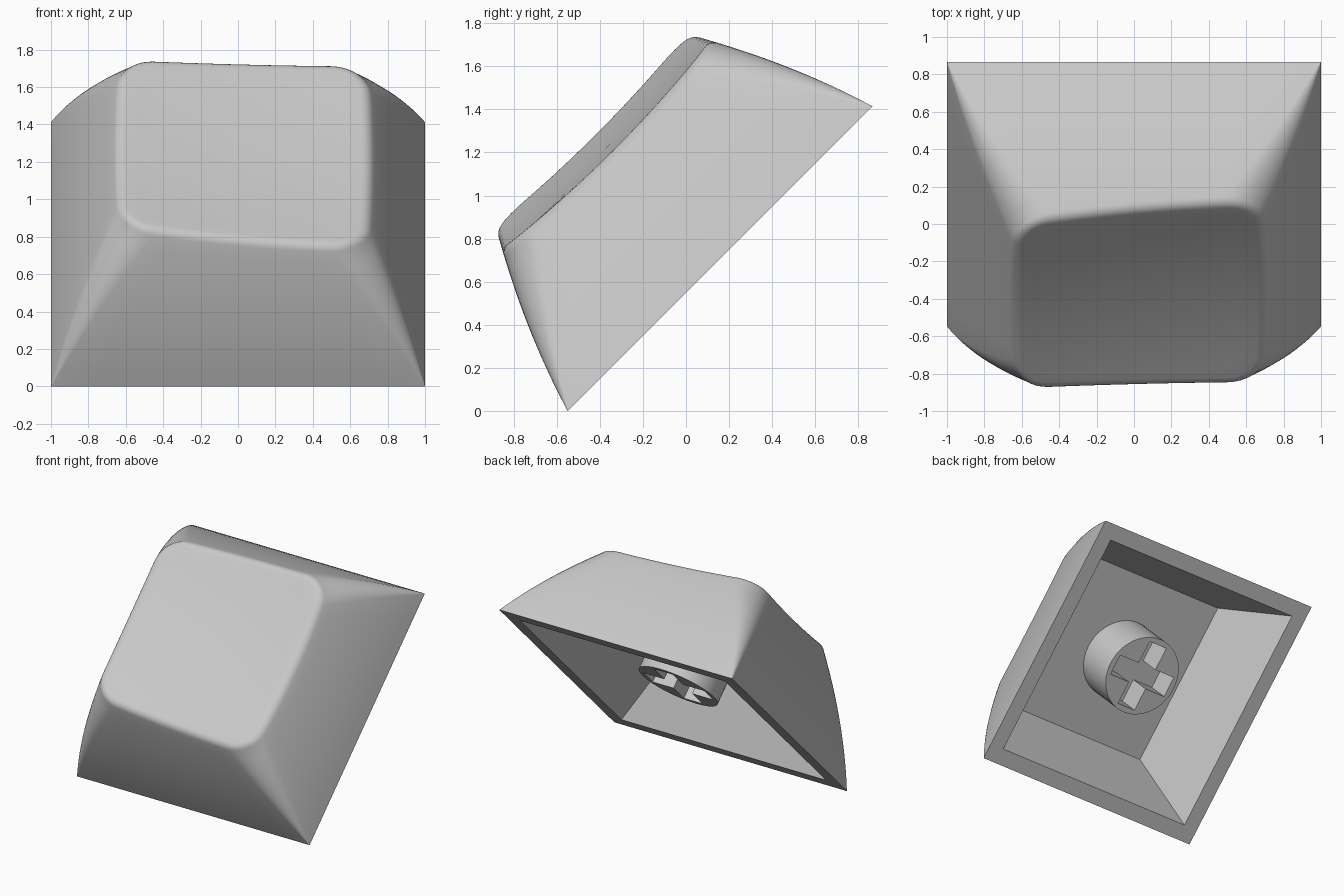
import bpy, bmesh, math
from mathutils import Matrix, Vector

if "Cube" in bpy.data.objects:
    bpy.data.objects.remove(bpy.data.objects["Cube"])

# The cap is modelled upright, then tipped 45 degrees onto its front edge
TILT = Matrix.Translation((0, 0.158, math.sqrt(0.5))) @ Matrix.Rotation(math.radians(45), 4, 'X')

grey = bpy.data.materials.new("light_grey")
grey.diffuse_color = (0.58, 0.58, 0.58, 1)
grey.use_nodes = True
grey.node_tree.nodes["Principled BSDF"].inputs["Base Color"].default_value = grey.diffuse_color


def make_object(name, bm, angle):
    mesh = bpy.data.meshes.new(name)
    bm.to_mesh(mesh)
    bm.free()
    mesh.materials.append(grey)
    obj = bpy.data.objects.new(name, mesh)
    bpy.context.collection.objects.link(obj)
    obj.matrix_world = TILT
    bpy.ops.object.select_all(action='DESELECT')
    obj.select_set(True)
    bpy.context.view_layer.objects.active = obj
    bpy.ops.object.shade_smooth_by_angle(angle=math.radians(angle))
    return obj


def loft(rings, flip=False, caps=(False, True)):
    """Skin a stack of counter-clockwise rings of points."""
    bm = bmesh.new()
    rows = [[bm.verts.new(p) for p in ring] for ring in rings]
    n = len(rows[0])
    for lo, hi in zip(rows, rows[1:]):
        for i in range(n):
            j = (i + 1) % n
            bm.faces.new((lo[i], lo[j], hi[j], hi[i]))
    if caps[0]:
        bm.faces.new(rows[0][::-1])
    if caps[1]:
        bm.faces.new(rows[-1])
    if flip:
        bmesh.ops.reverse_faces(bm, faces=bm.faces[:])
    return bm


# Outer shell: slightly convex tapering walls, soft rim, slanted dished top
FILLET, CORNER, SIDE = 0.07, 8, 10
START = math.radians(27)   # wall lean where the rim rounding begins


def top_height(x, y):
    return 0.743 - 0.088 * x + 0.085 * y * y + 0.05 * x * x


def half_width(z):
    return 1 - 0.30 * z - 0.165 * z * z


def outline_point(side, k, h, r):
    """Point k on one quarter of a rounded square: a corner arc, then a side."""
    if k <= CORNER:
        a = math.pi / 2 * k / CORNER
        p = Vector((h - r + r * math.cos(a), h - r + r * math.sin(a), 0))
    else:
        t = (k - CORNER) / SIDE
        p = Vector(((h - r) * (1 - 2 * t), h, 0))
    return Matrix.Rotation(side * math.pi / 2, 3, 'Z') @ p


def wall_ring(s, angle=START):
    """Ring at fraction s of the wall; a larger angle follows the rim rounding."""
    inset = FILLET * (math.cos(START) - math.cos(angle))
    lift = FILLET * (math.sin(angle) - math.sin(START))
    r = 0.003 + 0.2 * s ** 0.95
    ring = []
    for side in range(4):
        for k in range(CORNER + SIDE):
            z = 0.7 * s
            for _ in range(8):
                p = outline_point(side, k, half_width(z) - inset, r - inset)
                z = s * (top_height(p.x, p.y) - FILLET * (1 - math.sin(START)))
            ring.append((p.x, p.y, z + lift))
    return ring


rings = [wall_ring(i / 12) for i in range(13)]
rings += [wall_ring(1, math.radians(d)) for d in (40, 53, 66, 78, 90)]
rim = rings[-1]
for i in range(1, 10):
    k = 1 - i / 10
    rings.append([(x * k, y * k, top_height(x * k, y * k)) for x, y, _ in rim])
make_object("cap_shell", loft(rings), 40)


# Underside: flat rim, sloping inner walls and ceiling
def rectangle(w, d, z, y=0.0):
    return [(w, y - d, z), (w, y + d, z), (-w, y + d, z), (-w, y - d, z)]


CEILING, SHIFT = 0.47, 0.016
make_object("cap_underside",
            loft([rectangle(1, 1, 0), rectangle(0.88, 0.88, 0),
                  rectangle(0.573, 0.638, CEILING, SHIFT)], flip=True), 20)

# Stem: round post with a cross-shaped socket
TIP, RADIUS, DEPTH = 0.105, 0.305, 0.2


def circle(z):
    return [(RADIUS * math.cos(a), SHIFT + RADIUS * math.sin(a), z)
            for a in (2 * math.pi * i / 48 for i in range(48))]


def cross(z, w=0.08, l=0.26):
    quarter = [Vector((l, -w, z)), Vector((l, w, z)), Vector((w, w, z))]
    return [Matrix.Rotation(i * math.pi / 2, 3, 'Z') @ p + Vector((0, SHIFT, 0))
            for i in range(4) for p in quarter]


socket = make_object("socket_cutter", loft([cross(TIP - 0.1), cross(TIP + DEPTH)], caps=(True, True)), 20)
socket.hide_render = True
stem = make_object("stem", loft([circle(TIP), circle(CEILING + 0.01)], caps=(True, True)), 30)
cut = stem.modifiers.new("socket", 'BOOLEAN')
cut.operation = 'DIFFERENCE'
cut.solver = 'EXACT'
cut.object = socket
bpy.ops.object.modifier_apply(modifier=cut.name)
bpy.data.objects.remove(socket)
bpy.ops.object.shade_smooth_by_angle(angle=math.radians(30))
